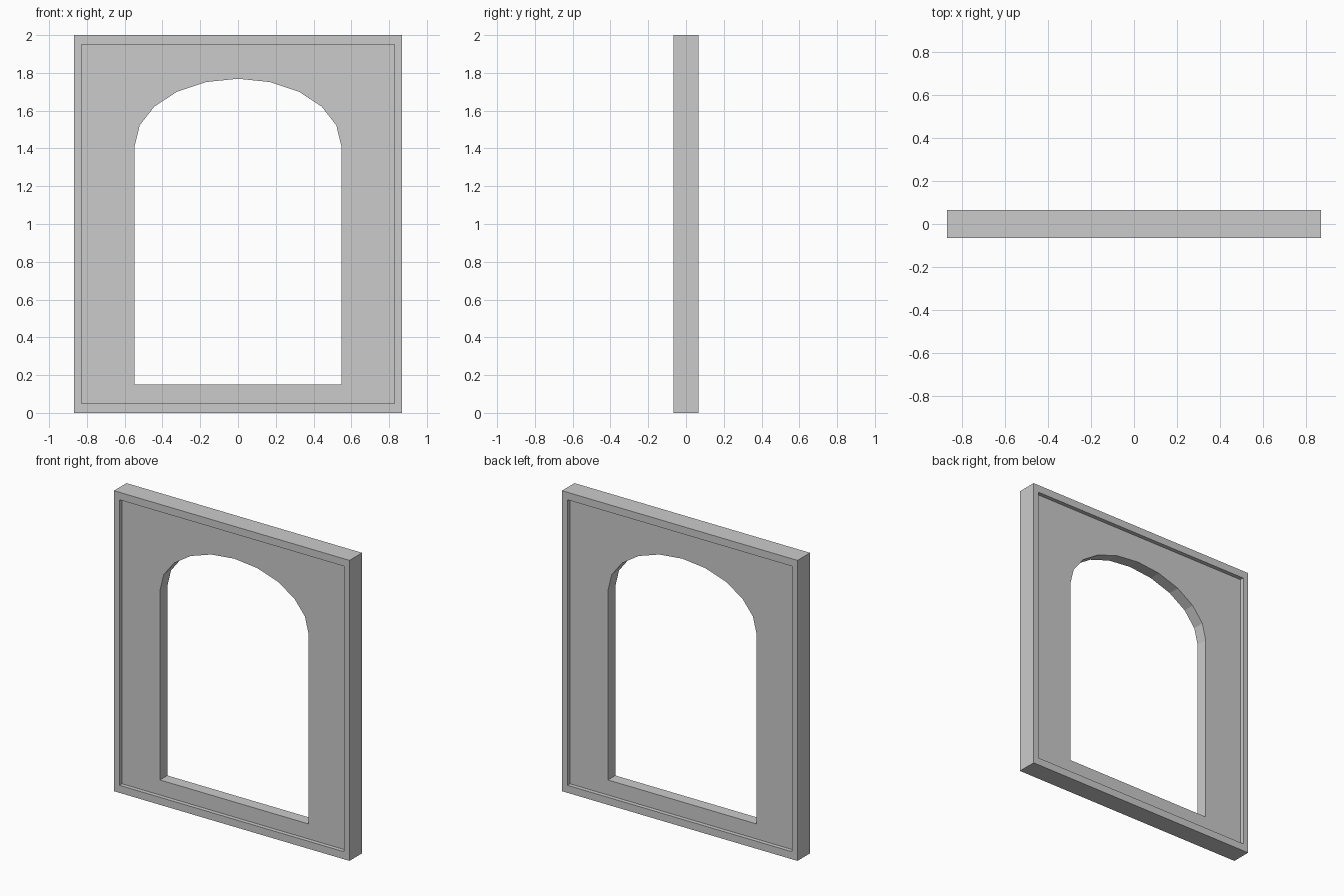
import bpy, bmesh
from math import sin, cos, pi

if "Cube" in bpy.data.objects:
    bpy.data.objects.remove(bpy.data.objects["Cube"])

FRAME_Y, PANEL_Y = 0.066, 0.039   # half depths of rim and recessed panel
HALF_W, HEIGHT = 0.867, 2.0
SIDES = 10                        # flat sides across the whole arch


def half_rect(w, z0, z1):
    return [(0, z0), (w, z0), (w, z1), (0, z1)]


# Right-half outlines, all running bottom centre to top centre
outer = half_rect(HALF_W, 0, HEIGHT)
inner = half_rect(0.828, 0.05, 1.95)
opening = [(0, 0.15), (0.547, 0.15)]
for i in range(SIDES // 2):
    a = pi * i / SIDES
    opening.append((0.547 * cos(a), 1.413 + 0.356 * sin(a)))
opening.append((0, 1.769))

bm = bmesh.new()


def place(outline, y):
    return [bm.verts.new((x, y, z)) for x, z in outline]


def strip(a, b):
    for i in range(len(a) - 1):
        bm.faces.new((a[i], a[i + 1], b[i + 1], b[i]))


# Raised rim, recess step and panel face, front and back
rims, holes = [], []
for s in (-1, 1):
    rim = place(outer, s * FRAME_Y)
    lip = place(inner, s * FRAME_Y)
    edge = place(inner, s * PANEL_Y)
    hole = place(opening, s * PANEL_Y)
    strip(rim, lip)
    strip(lip, edge)
    bm.faces.new(edge + hole[::-1])
    rims.append(rim)
    holes.append(hole)

# Outside walls and the inside of the arched opening
strip(*rims)
strip(*holes)

# Mirror the half and close it along the centre line
bmesh.ops.mirror(bm, geom=bm.verts[:] + bm.edges[:] + bm.faces[:],
                 axis='X', merge_dist=1e-4)
bmesh.ops.remove_doubles(bm, verts=bm.verts[:], dist=1e-4)
bmesh.ops.recalc_face_normals(bm, faces=bm.faces[:])

mesh = bpy.data.meshes.new("arched_frame")
bm.to_mesh(mesh)
bm.free()
bpy.context.collection.objects.link(bpy.data.objects.new("arched_frame", mesh))
